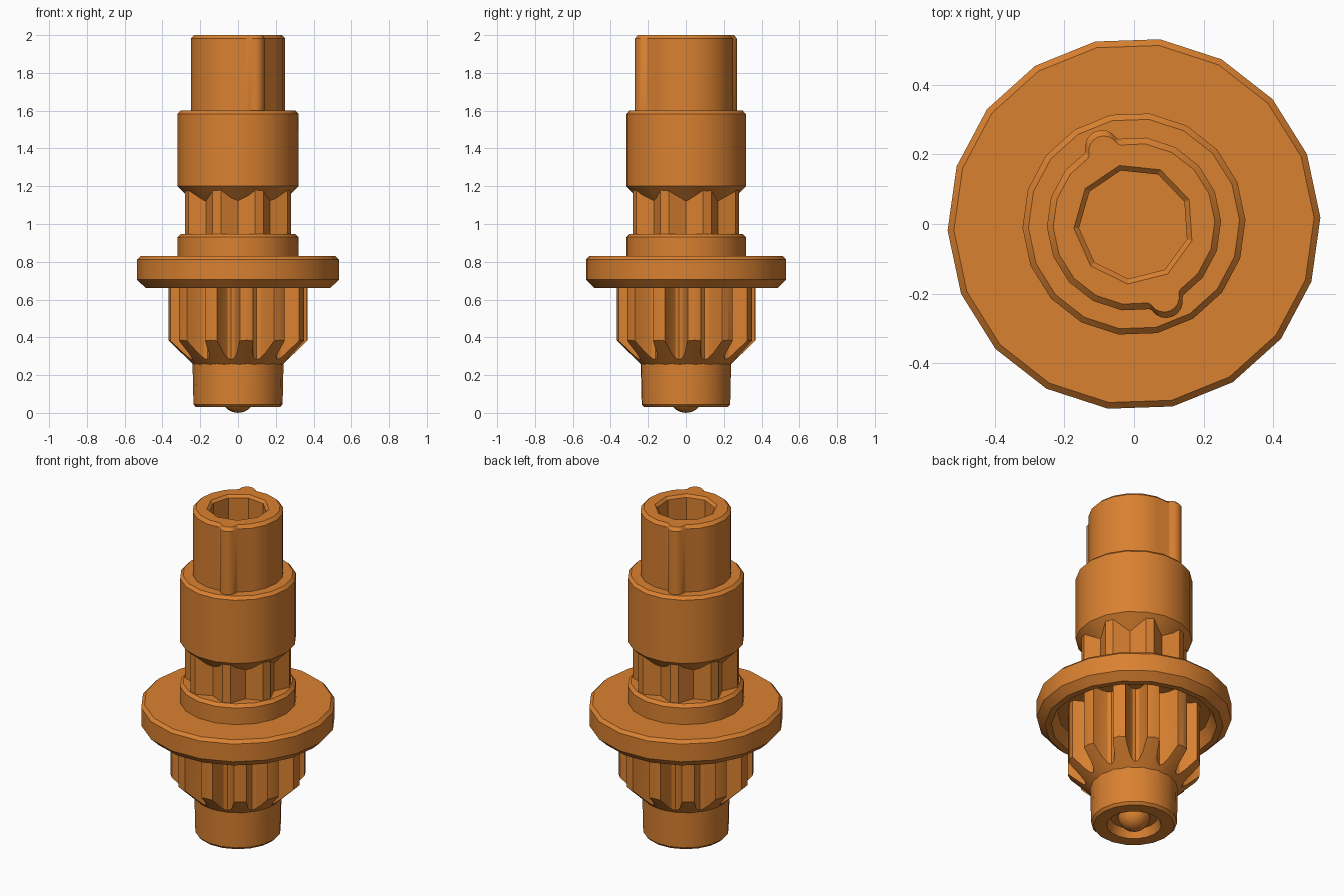
import bpy, bmesh
from math import sin, cos, radians, hypot, atan2

if "Cube" in bpy.data.objects:
    bpy.data.objects.remove(bpy.data.objects["Cube"])

orange = bpy.data.materials.new("orange")
orange.diffuse_color = (0.7, 0.22, 0.03, 1)
orange.use_nodes = True
orange.node_tree.nodes["Principled BSDF"].inputs["Base Color"].default_value = orange.diffuse_color


def finish(name, bm, helper=False):
    bmesh.ops.remove_doubles(bm, verts=bm.verts, dist=1e-5)
    bmesh.ops.recalc_face_normals(bm, faces=bm.faces)
    mesh = bpy.data.meshes.new(name)
    bm.to_mesh(mesh)
    bm.free()
    mesh.materials.append(orange)
    ob = bpy.data.objects.new(name, mesh)
    bpy.context.collection.objects.link(ob)
    if helper:
        ob.hide_render = True
        ob.hide_set(True)
    else:
        bpy.ops.object.select_all(action='DESELECT')
        ob.select_set(True)
        bpy.context.view_layer.objects.active = ob
        bpy.ops.object.shade_smooth_by_angle(angle=radians(30))
    return ob


def loft(name, rings, helper=False):
    """Skin a stack of equal-length point rings and cap both ends."""
    bm = bmesh.new()
    loops = [[bm.verts.new(p) for p in ring] for ring in rings]
    n = len(loops[0])
    for a, b in zip(loops, loops[1:]):
        for i in range(n):
            j = (i + 1) % n
            bm.faces.new((a[i], a[j], b[j], b[i]))
    bm.faces.new(loops[0][::-1])
    bm.faces.new(loops[-1])
    return finish(name, bm, helper)


def lathe(name, profile, sides=18, phase=2, helper=False):
    """Solid of revolution from (radius, height) points."""
    angles = [radians(phase + 360 * i / sides) for i in range(sides)]
    return loft(name, [[(r * cos(a), r * sin(a), z) for a in angles]
                       for r, z in profile], helper)


def polar_ring(points, z, inset=0.0):
    return [((r - inset) * cos(a), (r - inset) * sin(a), z) for r, a in points]


def boolean(ob, cutter, operation):
    mod = ob.modifiers.new("cut", 'BOOLEAN')
    mod.operation = operation
    mod.solver = 'EXACT'
    mod.object = cutter


def toothed(count, phase, tooth):
    """Repeat (radius, degrees) points of one tooth around the axis."""
    return [(r, radians(phase + 360 * k / count + d))
            for k in range(count) for r, d in tooth]


# Lower hub with recessed end, and the ball sitting in it
lathe("lower_hub", [(0.2, 0.3), (0.241, 0.262), (0.236, 0.045), (0.222, 0.03),
                    (0.15, 0.03), (0.13, 0.08), (0.05, 0.08)])
bm = bmesh.new()
bmesh.ops.create_uvsphere(bm, u_segments=16, v_segments=10, radius=0.09)
bmesh.ops.translate(bm, verts=bm.verts, vec=(0, 0, 0.09))
finish("end_ball", bm)

# Pinion: toothed prism trimmed to a cone at its lower end
teeth = toothed(12, 7, [(0.262, -15), (0.272, -11), (0.30, -8), (0.366, -5.5),
                        (0.37, 0), (0.366, 5.5), (0.30, 8), (0.272, 11)])
pinion = loft("pinion", [polar_ring(teeth, z) for z in (0.2, 0.76)])
cone = lathe("pinion_cone_cutter", [(0.235, 0.255), (0.375, 0.39), (0.375, 0.755)],
             sides=72, helper=True)
boolean(pinion, cone, 'INTERSECT')

# Wide flange, hollow underneath
lathe("flange", [(0.2, 0.74), (0.42, 0.74), (0.455, 0.662), (0.49, 0.662),
                 (0.535, 0.705), (0.535, 0.812), (0.517, 0.83), (0.2, 0.83)])

# Lower collar, splined neck and upper collar
lathe("lower_collar", [(0.32, 0.82), (0.32, 0.93), (0.303, 0.948)])
splines = toothed(8, 22.5, [(0.24, -22.5), (0.295, -4.5), (0.295, 4.5)])
loft("splined_neck", [polar_ring(splines, z) for z in (0.93, 1.19)])
lathe("upper_collar", [(0.22, 1.1), (0.32, 1.2), (0.32, 1.583), (0.303, 1.6)])

# Top shaft outline: a circle with two round keys on opposite sides
outline = []
for i in range(18):
    d = 2 + 20 * i
    if all(abs((d - key + 180) % 360 - 180) > 13 for key in (112.5, 292.5)):
        outline.append((0.25, radians(d)))
for key in (112.5, 292.5):
    for f in range(-80, 81, 20):
        x, y = 0.24 + 0.048 * cos(radians(f)), 0.048 * sin(radians(f))
        outline.append((hypot(x, y), radians(key) + atan2(y, x)))
    for side in (-12.5, 12.5):
        outline.append((0.248, radians(key + side)))
outline.sort(key=lambda p: p[1])
shaft = loft("keyed_shaft", [polar_ring(outline, 1.59), polar_ring(outline, 1.982),
                             polar_ring(outline, 2.0, 0.018)])

# Nine-sided socket in the shaft
socket = lathe("socket_cutter", [(0.158, 1.62), (0.158, 1.985), (0.173, 2.0), (0.173, 2.05)],
               sides=9, phase=24, helper=True)
boolean(shaft, socket, 'DIFFERENCE')
